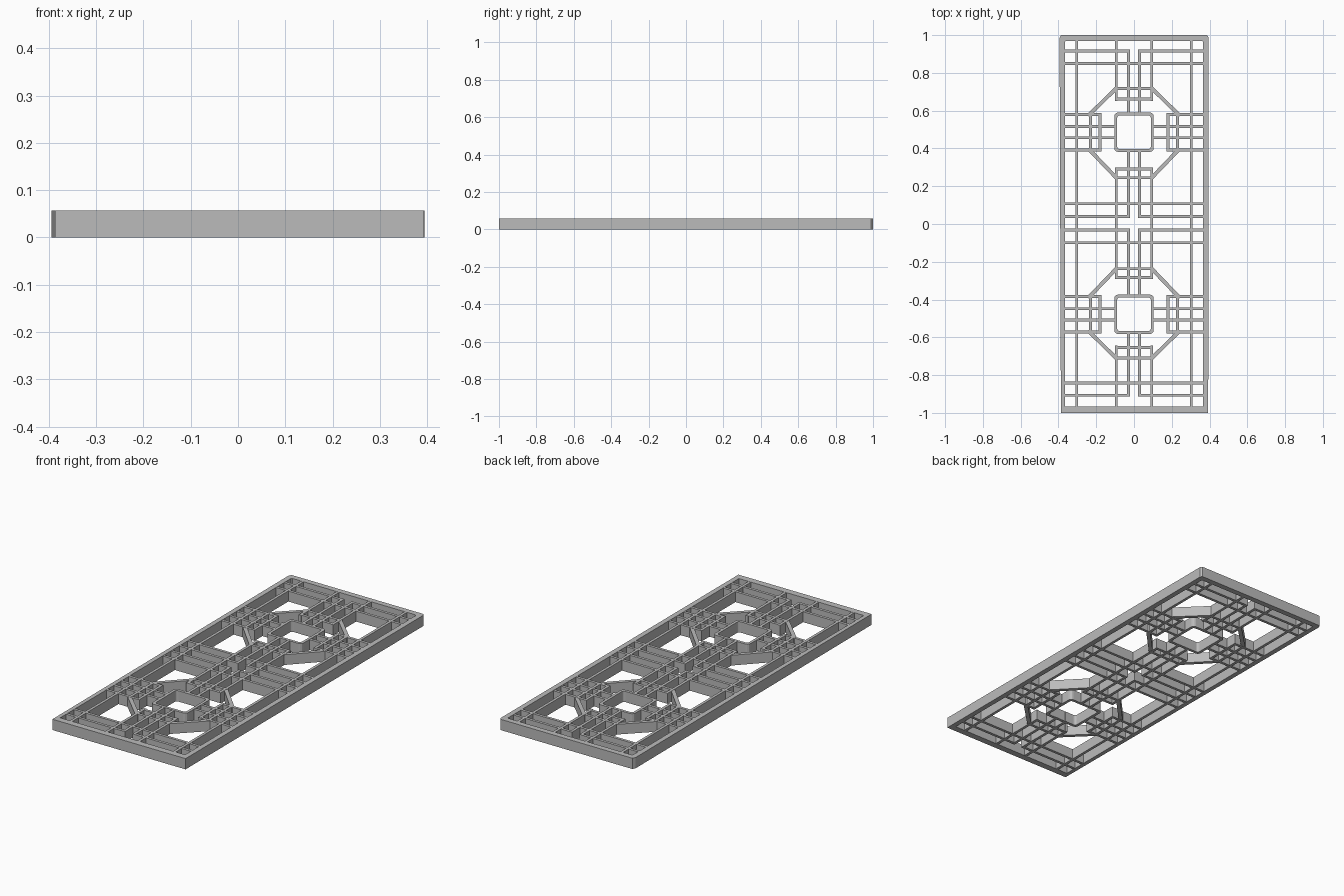
import bpy, bmesh, math
from mathutils import Vector

cube = bpy.data.objects.get("Cube")
if cube:
    bpy.data.objects.remove(cube, do_unlink=True)

HEIGHT = 0.057
MID = 0.004          # y of the line the two halves mirror about
BAR = 0.015

grey = bpy.data.materials.new("plain grey")
grey.use_nodes = True
colour = (0.5, 0.5, 0.5, 1)
grey.diffuse_color = colour
grey.node_tree.nodes["Principled BSDF"].inputs["Base Color"].default_value = colour


def finish(name, bm):
    bmesh.ops.recalc_face_normals(bm, faces=bm.faces)
    mesh = bpy.data.meshes.new(name)
    bm.to_mesh(mesh)
    bm.free()
    mesh.materials.append(grey)
    obj = bpy.data.objects.new(name, mesh)
    bpy.context.collection.objects.link(obj)


def ring(bm, outer, inner):
    """Upright wall between two matching outlines."""
    n = len(outer)
    rows = [[bm.verts.new((x, y, z)) for x, y in loop]
            for loop, z in ((outer, 0), (outer, HEIGHT), (inner, HEIGHT), (inner, 0))]
    for a, b in zip(rows, rows[1:] + rows[:1]):
        for i in range(n):
            j = (i + 1) % n
            bm.faces.new((a[i], a[j], b[j], b[i]))


def bar(bm, start, end, width=BAR, inset=0.0005):
    """Straight strip on edge between two plan points."""
    a, b = Vector(start), Vector(end)
    d = (b - a).normalized() * width / 2
    side = Vector((-d.y, d.x))
    plan = [a - d + side, a - d - side, b + d - side, b + d + side]
    low, high = [[bm.verts.new((p.x, p.y, z)) for p in plan]
                 for z in (inset, HEIGHT - inset)]
    bm.faces.new(low)
    bm.faces.new(high)
    for i in range(4):
        j = (i + 1) % 4
        bm.faces.new((low[i], low[j], high[j], high[i]))


def rounded_square(cy, half, radius):
    pts = []
    for k, (sx, sy) in enumerate(((1, 1), (-1, 1), (-1, -1), (1, -1))):
        for step in range(4):
            t = math.radians(90 * k + 30 * step)
            pts.append((sx * (half - radius) + radius * math.cos(t),
                        cy + sy * (half - radius) + radius * math.sin(t)))
    return pts


# Outer frame with slightly clipped back corners
bm = bmesh.new()
ring(bm,
     [(-0.387, -1), (0.393, -1), (0.394, 0.99), (0.386, 1), (-0.386, 1), (-0.394, 0.985)],
     [(-0.366, -0.965), (0.366, -0.965), (0.366, 0.965), (0.36, 0.97), (-0.36, 0.97), (-0.366, 0.965)])
finish("outer_frame", bm)

# Long bars
bm = bmesh.new()
for sx in (-1, 1):
    bar(bm, (sx * 0.303, -0.97), (sx * 0.303, 0.97))
    bar(bm, (sx * 0.094, -0.28), (sx * 0.094, 0.29))
    for m in (-1, 1):
        bar(bm, (sx * 0.094, MID + m * 0.655), (sx * 0.094, MID + m * 0.97))
        bar(bm, (sx * 0.029, MID + m * 0.035), (sx * 0.029, MID + m * 0.385))
        bar(bm, (sx * 0.029, MID + m * 0.577), (sx * 0.029, MID + m * 0.911))
        for x in (0.18, 0.23):
            bar(bm, (sx * x, MID + m * 0.388), (sx * x, MID + m * 0.576))
finish("lengthwise_bars", bm)

# Cross bars
bm = bmesh.new()
for m in (-1, 1):
    for y in (0.103, 0.846):
        bar(bm, (-0.37, MID + m * y), (0.37, MID + m * y), inset=0.001)
    for y in (0.241, 0.287, 0.658, 0.713):
        bar(bm, (-0.094, MID + m * y), (0.094, MID + m * y), inset=0.001)
    for sx in (-1, 1):
        for y, end in ((0.035, 0.029), (0.911, 0.029), (0.388, 0.18),
                       (0.576, 0.18), (0.453, 0.1), (0.513, 0.1)):
            bar(bm, (sx * 0.37, MID + m * y), (sx * end, MID + m * y), inset=0.001)
finish("cross_bars", bm)

# Slanted sides of the octagons
bm = bmesh.new()
for m in (-1, 1):
    for sx in (-1, 1):
        for near, far in ((0.241, 0.388), (0.715, 0.576)):
            bar(bm, (sx * 0.094, MID + m * near), (sx * 0.235, MID + m * far),
                width=0.02, inset=0.0015)
finish("octagon_diagonals", bm)

# Square windows in the octagon centres
for m, name in ((-1, "front_square"), (1, "back_square")):
    bm = bmesh.new()
    cy = MID + m * 0.482
    ring(bm, rounded_square(cy, 0.104, 0.018), rounded_square(cy, 0.089, 0.012))
    finish(name, bm)
